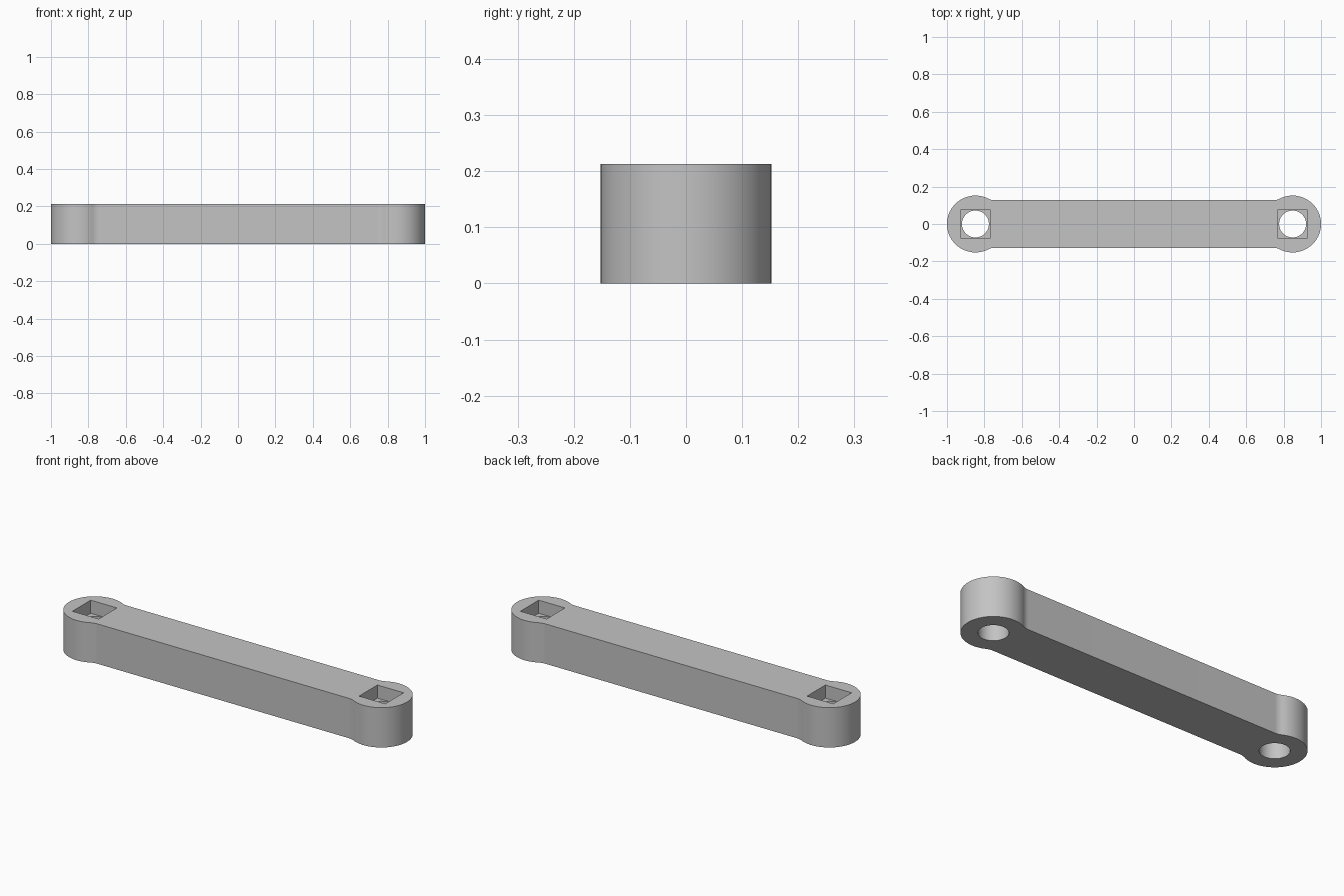
import bpy, bmesh
from math import sqrt, atan2, cos, sin, pi
from mathutils import Matrix, Vector

cube = bpy.data.objects.get("Cube")
if cube:
    bpy.data.objects.remove(cube, do_unlink=True)

HEIGHT = 0.213
END_R = 0.152          # radius of the rounded ends
END_X = 1 - END_R      # centre of each end
HALF_W = 0.127         # half width of the straight bar
FILLET = 0.08          # blend between bar and ends
POCKET = 0.155         # side of the square pocket
DEPTH = 0.07
HOLE_R = 0.072

grey = bpy.data.materials.new("plain grey")
grey.use_nodes = True
grey.diffuse_color = (0.55, 0.55, 0.55, 1)
grey.node_tree.nodes["Principled BSDF"].inputs["Base Color"].default_value = grey.diffuse_color


def arc(cx, cy, r, a0, a1, n):
    angles = [a0 + (a1 - a0) * i / n for i in range(n + 1)]
    return [(cx + r * cos(a), cy + r * sin(a)) for a in angles]


def make_object(name, bm):
    bmesh.ops.recalc_face_normals(bm, faces=bm.faces)
    mesh = bpy.data.meshes.new(name)
    bm.to_mesh(mesh)
    bm.free()
    mesh.materials.append(grey)
    obj = bpy.data.objects.new(name, mesh)
    bpy.context.collection.objects.link(obj)
    return obj


# Quarter outline: concave blend, then the round end, mirrored to all sides
dx = sqrt((END_R + FILLET) ** 2 - (HALF_W + FILLET) ** 2)
touch = atan2(HALF_W + FILLET, -dx)
blend = arc(END_X - dx, HALF_W + FILLET, FILLET, -pi / 2, touch - pi, 10)
quarter = blend + arc(END_X, 0, END_R, touch, 0, 32)[1:]
half = quarter + [(x, -y) for x, y in reversed(quarter[:-1])]
outline = half + [(-x, -y) for x, y in half]

# Link arm body
bm = bmesh.new()
base = bm.faces.new([bm.verts.new((x, y, 0)) for x, y in outline])
top = bmesh.ops.extrude_face_region(bm, geom=[base])["geom"]
bmesh.ops.translate(bm, vec=(0, 0, HEIGHT),
                    verts=[v for v in top if isinstance(v, bmesh.types.BMVert)])
arm = make_object("link_arm", bm)

# Cutters: round through holes, then square pockets from the top
holes, pockets = bmesh.new(), bmesh.new()
for side in (-1, 1):
    bmesh.ops.create_cone(holes, cap_ends=True, segments=64, radius1=HOLE_R,
                          radius2=HOLE_R, depth=1,
                          matrix=Matrix.Translation((side * END_X, 0, 0)))
    place = Matrix.Translation((side * END_X, 0, HEIGHT))
    size = Matrix.Diagonal(Vector((POCKET, POCKET, 2 * DEPTH, 1)))
    bmesh.ops.create_cube(pockets, size=1, matrix=place @ size)

bpy.context.view_layer.objects.active = arm
arm.select_set(True)
for name, cutter_bm in (("hole_cutter", holes), ("pocket_cutter", pockets)):
    cutter = make_object(name, cutter_bm)
    mod = arm.modifiers.new(name, "BOOLEAN")
    mod.operation = "DIFFERENCE"
    mod.solver = "EXACT"
    mod.object = cutter
    bpy.ops.object.modifier_apply(modifier=mod.name)
    bpy.data.objects.remove(cutter, do_unlink=True)

bpy.ops.object.shade_smooth_by_angle(angle=pi / 6)
